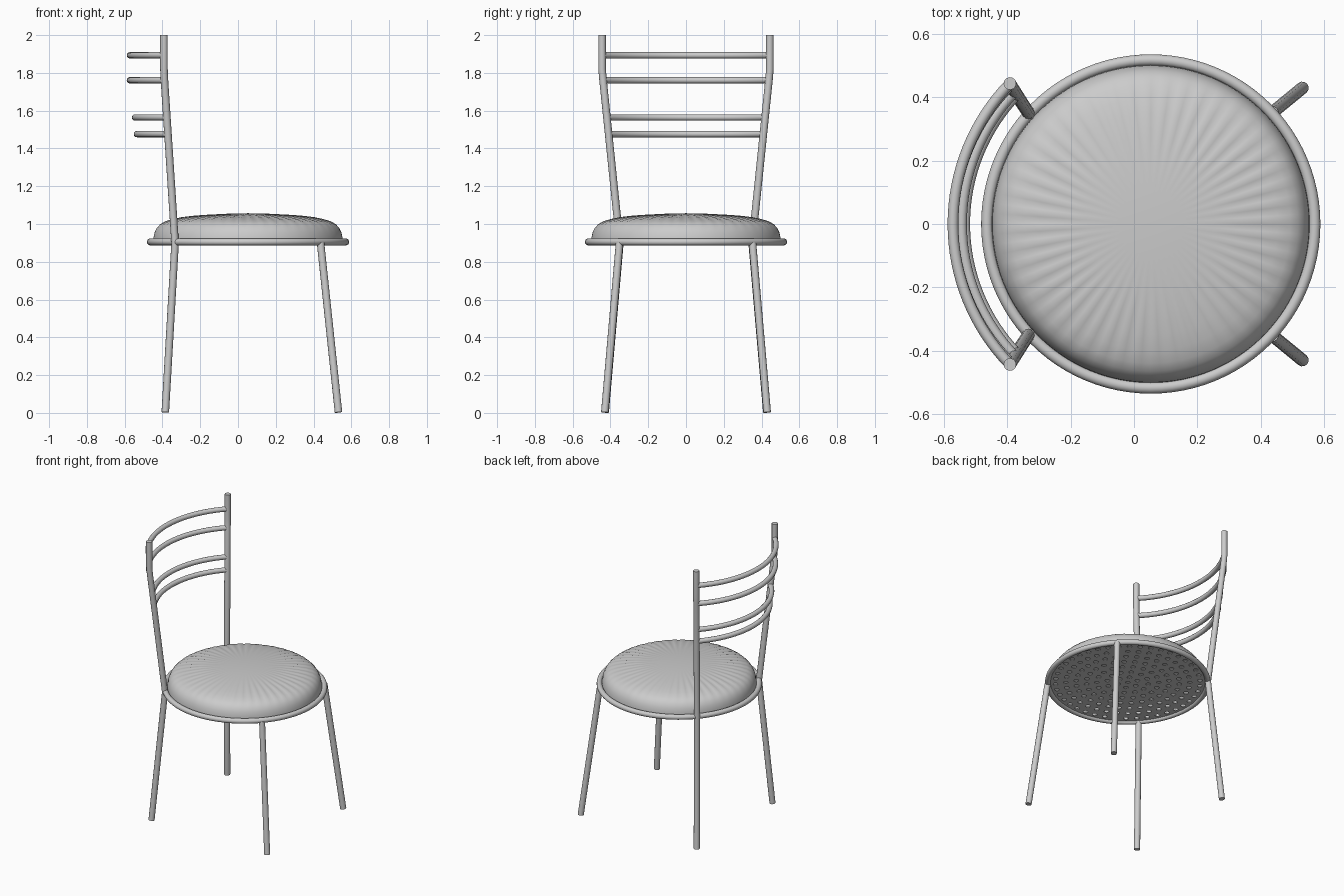
import bpy, bmesh, math

if "Cube" in bpy.data.objects:
    bpy.data.objects.remove(bpy.data.objects["Cube"])

CX, RING_R, RING_Z = 0.053, 0.518, 0.905


def finish(obj):
    """Turn a curve into a mesh and smooth it, keeping sharp rims."""
    bpy.ops.object.select_all(action='DESELECT')
    obj.select_set(True)
    bpy.context.view_layer.objects.active = obj
    if obj.type == 'CURVE':
        bpy.ops.object.convert(target='MESH')
    bpy.ops.object.shade_smooth_by_angle(angle=math.radians(40))


def add_spline(curve, pts, cyclic=False):
    s = curve.splines.new('POLY')
    s.points.add(len(pts) - 1)
    for p, co in zip(s.points, pts):
        p.co = (*co, 1)
    s.use_cyclic_u = cyclic


def new_curve(name, dims='3D'):
    c = bpy.data.curves.new(name, 'CURVE')
    c.dimensions = dims
    o = bpy.data.objects.new(name, c)
    bpy.context.collection.objects.link(o)
    return o, c


def tube(name, pts, r):
    o, c = new_curve(name)
    c.bevel_depth, c.bevel_resolution, c.use_fill_caps = r, 4, True
    add_spline(c, pts)
    finish(o)


def circle(cx, cy, r, n):
    return [(cx + r * math.cos(2 * math.pi * i / n),
             cy + r * math.sin(2 * math.pi * i / n), 0) for i in range(n)]


# legs, with the back pair continuing up as the backrest posts
for side, s in (("right", 1), ("left", -1)):
    tube(f"front_leg_{side}", [(0.532, s * 0.43, 0.003), (0.437, s * 0.352, 0.9)], 0.02)
    tube(f"back_leg_{side}", [(-0.385, s * 0.428, 0.003), (-0.333, s * 0.35, 0.9),
                              (-0.390, s * 0.440, 1.77), (-0.392, s * 0.444, 1.82),
                              (-0.392, s * 0.444, 2.0)], 0.02)

# curved backrest bars: end x, half width, depth of bow, height
for i, (x, w, sag, z) in enumerate([(-0.392, 0.444, 0.18, 1.893), (-0.39, 0.439, 0.182, 1.761),
                                    (-0.376, 0.419, 0.169, 1.564), (-0.370, 0.410, 0.165, 1.476)]):
    R = (w * w + sag * sag) / (2 * sag)
    a = math.asin(w / R)
    tube(f"back_bar_{i + 1}", [(x - sag + R - R * math.cos(a * t / 16), R * math.sin(a * t / 16), z)
                               for t in range(-16, 17)], 0.017)

# seat ring
bpy.ops.mesh.primitive_torus_add(location=(CX, 0, RING_Z), major_radius=RING_R, minor_radius=0.018,
                                 major_segments=96, minor_segments=14)
bpy.context.object.name = "seat_ring"
finish(bpy.context.object)

# perforated plate under the cushion
plate, c = new_curve("seat_plate", '2D')
c.fill_mode, c.extrude = 'BOTH', 0.003
add_spline(c, circle(0, 0, RING_R - 0.005, 96), True)
add_spline(c, circle(0, 0, 0.016, 12), True)
for ring in range(1, 8):
    for x, y, _ in circle(0, 0, ring * 0.067, ring * 6):
        add_spline(c, circle(x, y, 0.016, 12), True)
plate.location = (CX, 0, RING_Z)
finish(plate)

# padded cushion: open dome with faint radial gathers
profile = [(0.502, 0.908), (0.5, 0.93), (0.494, 0.956), (0.482, 0.98), (0.465, 0.998), (0.44, 1.012),
           (0.4, 1.024), (0.35, 1.034), (0.28, 1.043), (0.2, 1.05), (0.1, 1.055)]
N = 192
bm = bmesh.new()
rows = []
for r, z in profile:
    amp = 0.0025 * math.sin(math.pi * min(1, max(0, (r - 0.2) / 0.302)))
    rows.append([bm.verts.new((r * math.cos(t), r * math.sin(t),
                               z + amp * math.sin(48 * t)))
                 for t in (2 * math.pi * i / N for i in range(N))])
for a, b in zip(rows, rows[1:]):
    for i in range(N):
        j = (i + 1) % N
        bm.faces.new((a[i], a[j], b[j], b[i]))
top = bm.verts.new((0, 0, 1.057))
for i in range(N):
    bm.faces.new((rows[-1][i], rows[-1][(i + 1) % N], top))
me = bpy.data.meshes.new("seat_cushion")
bm.to_mesh(me)
bm.free()
cushion = bpy.data.objects.new("seat_cushion", me)
cushion.location.x = CX
bpy.context.collection.objects.link(cushion)
finish(cushion)
